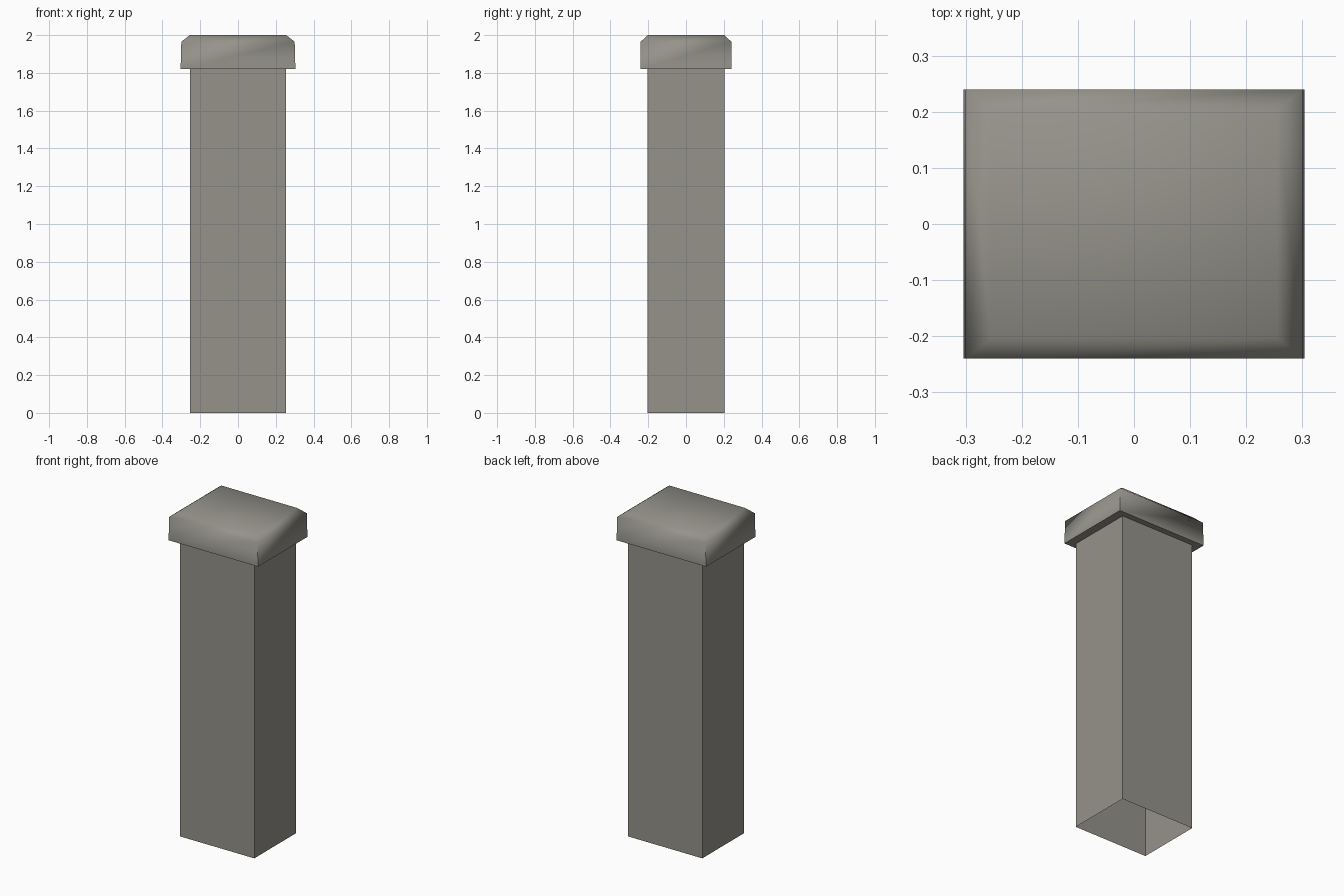
import bpy, bmesh

if "Cube" in bpy.data.objects:
    bpy.data.objects.remove(bpy.data.objects["Cube"])

mat = bpy.data.materials.new("warm_grey_stone")
mat.diffuse_color = (0.30, 0.29, 0.255, 1)
mat.use_nodes = True
mat.node_tree.nodes["Principled BSDF"].inputs["Base Color"].default_value = mat.diffuse_color


def loft(name, rings, close_top, smooth_faces):
    """Stack rectangular rings (half x, half y, z) into a skin, open below."""
    bm = bmesh.new()
    loops = [[bm.verts.new((sx * hx, sy * hy, z))
              for sx, sy in ((-1, -1), (1, -1), (1, 1), (-1, 1))]
             for hx, hy, z in rings]
    for a, b in zip(loops, loops[1:]):
        for i in range(4):
            j = (i + 1) % 4
            bm.faces.new((a[i], a[j], b[j], b[i]))
    if close_top:
        bm.faces.new(loops[-1])
    me = bpy.data.meshes.new(name)
    bm.to_mesh(me)
    bm.free()
    me.materials.append(mat)
    ob = bpy.data.objects.new(name, me)
    bpy.context.collection.objects.link(ob)
    if smooth_faces:
        for p in me.polygons:
            p.use_smooth = True
        # keep the underside lip and upright corners crisp
        me.set_sharp_from_angle(angle=1.15)
    return ob


# hollow shaft, open at the foot
loft("pillar_shaft", [(0.253, 0.203, 0), (0.253, 0.203, 1.82)], False, False)

# overhanging cap: underside lip, sides, bevelled rim, flat top
loft("pillar_cap", [(0.253, 0.203, 1.82), (0.304, 0.24, 1.82),
                    (0.300, 0.24, 1.965), (0.255, 0.203, 2.0)], True, True)
